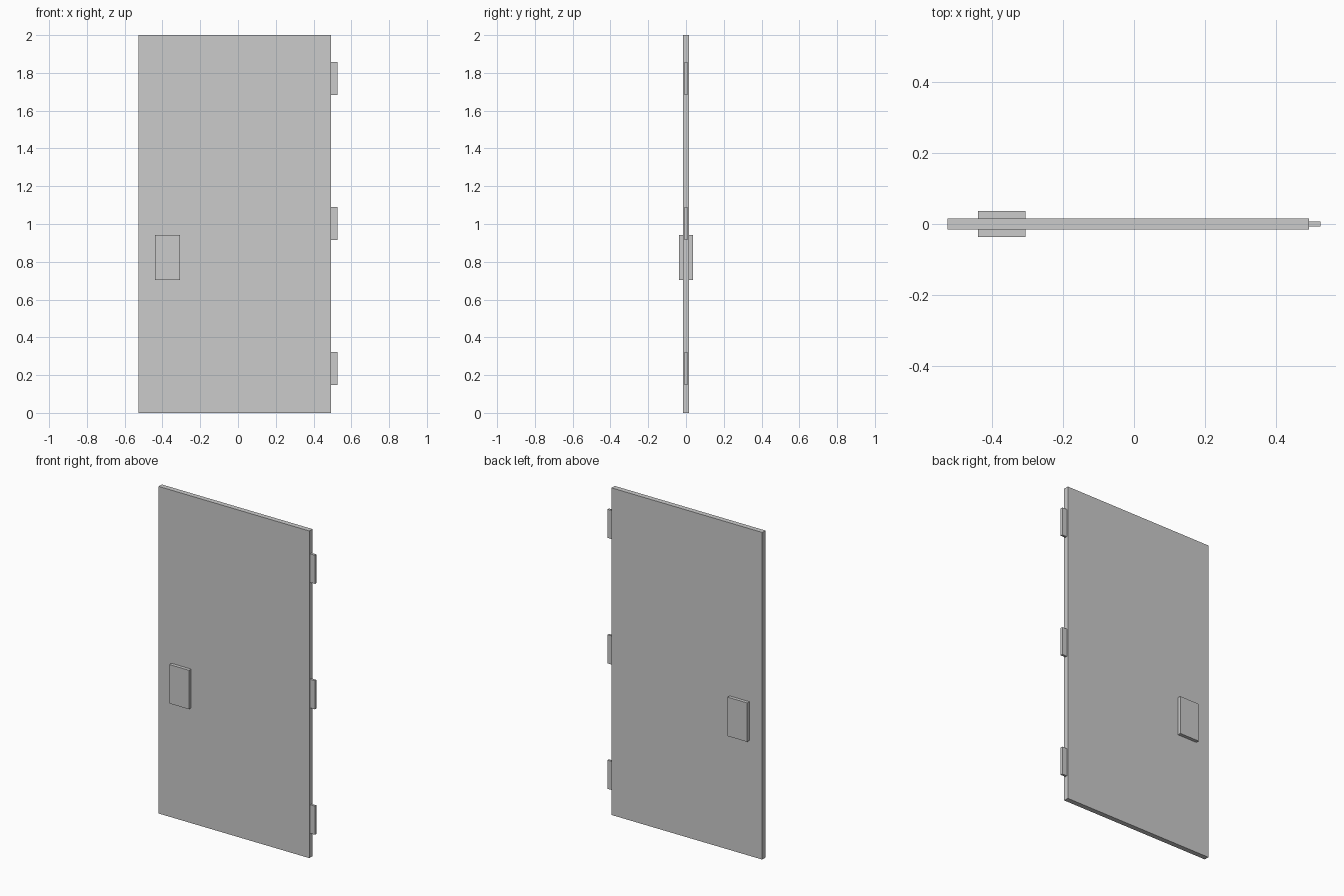
import bpy
import bmesh
from mathutils import Vector

default_cube = bpy.data.objects.get("Cube")
if default_cube:
    bpy.data.objects.remove(default_cube, do_unlink=True)

grey = bpy.data.materials.new("plain grey")
grey.use_nodes = True
grey.diffuse_color = (0.6, 0.6, 0.6, 1)
grey.node_tree.nodes["Principled BSDF"].inputs["Base Color"].default_value = (0.6, 0.6, 0.6, 1)


def box(name, low, high):
    """Box between two opposite corners."""
    low, high = Vector(low), Vector(high)
    bm = bmesh.new()
    bmesh.ops.create_cube(bm, size=1)
    bmesh.ops.scale(bm, vec=high - low, verts=bm.verts)
    mesh = bpy.data.meshes.new(name)
    bm.to_mesh(mesh)
    bm.free()
    mesh.materials.append(grey)
    obj = bpy.data.objects.new(name, mesh)
    obj.location = (low + high) / 2
    bpy.context.collection.objects.link(obj)
    return obj


HALF_THICK = 0.0155
HINGE_SIDE = 0.493

# Door panel
box("door_panel", (-0.526, -HALF_THICK, 0), (HINGE_SIDE, HALF_THICK, 2))

# Push plates on both faces
box("front_push_plate", (-0.439, -0.036, 0.704), (-0.306, -HALF_THICK, 0.942))
box("back_push_plate", (-0.439, HALF_THICK, 0.704), (-0.306, 0.036, 0.942))

# Evenly spaced hinges along the left edge
for i, place in enumerate(("lower", "middle", "upper")):
    base = 0.148 + i * 0.767
    box(place + "_hinge", (HINGE_SIDE, -0.007, base), (0.526, 0.007, base + 0.175))
